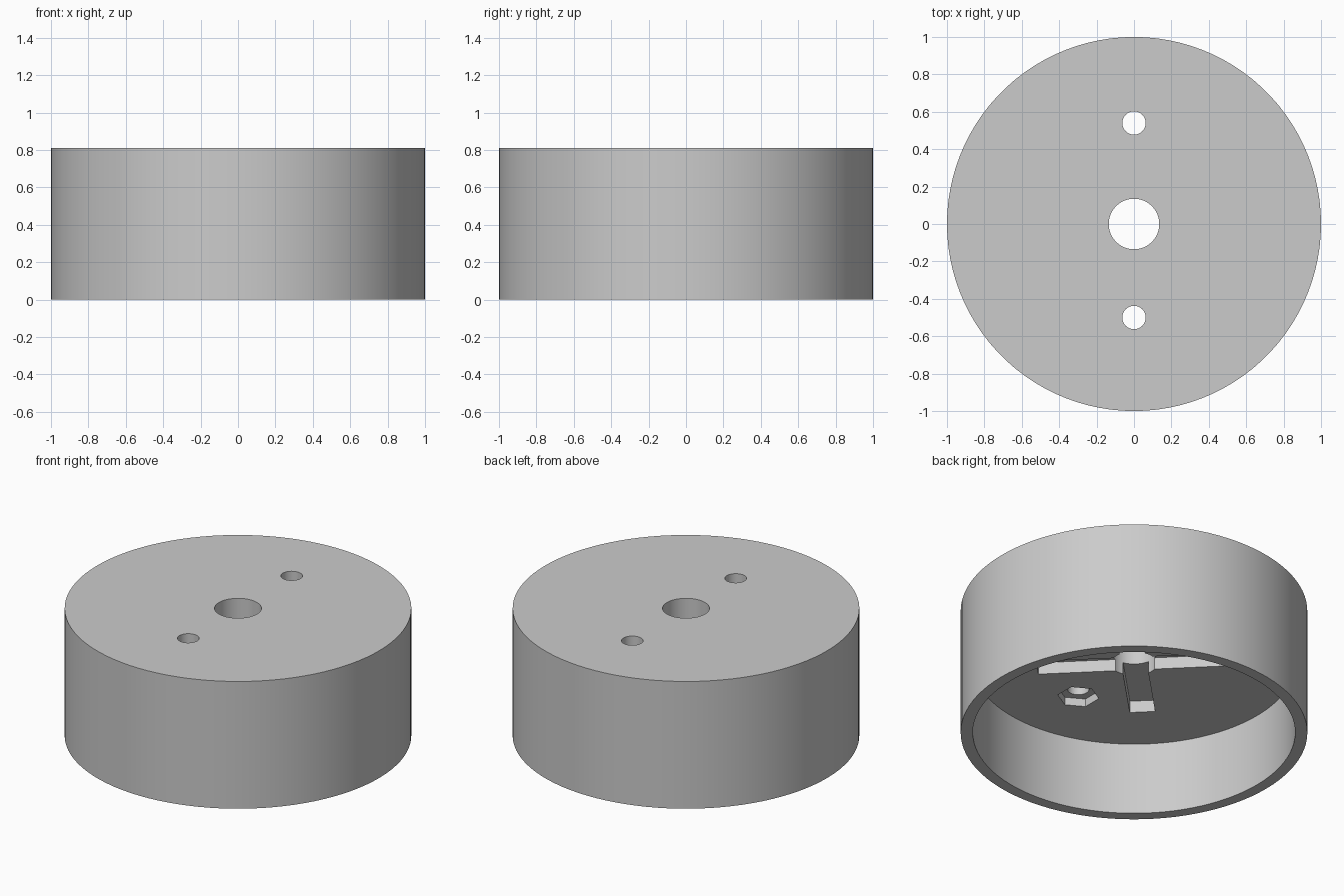
import bpy, bmesh, math
from mathutils import Matrix

if "Cube" in bpy.data.objects:
    bpy.data.objects.remove(bpy.data.objects["Cube"], do_unlink=True)

HEIGHT, CEILING = 0.81, 0.46
WALL_INNER, BORE = 0.93, 0.135
SEGMENTS = 100

grey = bpy.data.materials.new("plain_grey")
grey.use_nodes = True
colour = (0.6, 0.6, 0.6, 1)
grey.diffuse_color = colour
grey.node_tree.nodes["Principled BSDF"].inputs["Base Color"].default_value = colour


def finish(name, bm):
    bmesh.ops.recalc_face_normals(bm, faces=bm.faces)
    mesh = bpy.data.meshes.new(name)
    bm.to_mesh(mesh)
    bm.free()
    mesh.materials.append(grey)
    obj = bpy.data.objects.new(name, mesh)
    bpy.context.collection.objects.link(obj)
    return obj


def lathe(name, profile):
    """Spin a closed (radius, z) profile around z."""
    bm = bmesh.new()
    verts = [bm.verts.new((r, 0, z)) for r, z in profile]
    edges = [bm.edges.new((a, b)) for a, b in zip(verts, verts[1:] + verts[:1])]
    bmesh.ops.spin(bm, geom=verts + edges, cent=(0, 0, 0), axis=(0, 0, 1),
                   angle=math.tau, steps=SEGMENTS, use_merge=True)
    bmesh.ops.remove_doubles(bm, verts=bm.verts, dist=1e-5)
    return finish(name, bm)


def prism(name, sides, radius, y, bottom, top, turn=0):
    bm = bmesh.new()
    place = Matrix.Translation((0, y, (bottom + top) / 2)) @ Matrix.Rotation(turn, 4, 'Z')
    bmesh.ops.create_cone(bm, cap_ends=True, segments=sides, radius1=radius,
                          radius2=radius, depth=top - bottom, matrix=place)
    return finish(name, bm)


def slot(name, length, width, bottom, top, turn):
    bm = bmesh.new()
    place = (Matrix.Translation((0, 0, (bottom + top) / 2)) @ Matrix.Rotation(turn, 4, 'Z')
             @ Matrix.Diagonal((length, width, top - bottom, 1)))
    bmesh.ops.create_cube(bm, size=1, matrix=place)
    return finish(name, bm)


# Cup with a thick top, open underneath, bored through the middle
cup = lathe("cup_body", [(BORE, HEIGHT), (1, HEIGHT), (1, 0), (WALL_INNER, 0),
                         (WALL_INNER, CEILING), (BORE, CEILING)])

# Diagonal cross recess in the underside
cutters = [slot("cross_cutter", 1.12, 0.146, CEILING - 0.1, CEILING + 0.075, math.radians(a))
           for a in (45, 135)]

# Two bolt holes, each with a hexagonal nut recess, one point along y
for y in (-0.5, 0.54):
    cutters.append(prism("nut_cutter", 6, 0.12, y, CEILING - 0.1, CEILING + 0.05))
    cutters.append(prism("bolt_cutter", 40, 0.0625, y, CEILING - 0.1, HEIGHT + 0.1))
    # Turn the hexagon so a corner points along y
    hexagon = cutters[-2].data
    if max(v.co.y for v in hexagon.vertices) - y < 0.119:
        hexagon.transform(Matrix.Translation((0, y, 0)) @ Matrix.Rotation(math.pi / 6, 4, 'Z')
                          @ Matrix.Translation((0, -y, 0)))

bpy.ops.object.select_all(action='DESELECT')
cup.select_set(True)
bpy.context.view_layer.objects.active = cup
for cutter in cutters:
    cutter.hide_render = True
    mod = cup.modifiers.new("cut", 'BOOLEAN')
    mod.operation, mod.solver, mod.object = 'DIFFERENCE', 'EXACT', cutter
    bpy.ops.object.modifier_apply(modifier=mod.name)
    bpy.data.objects.remove(cutter, do_unlink=True)

bpy.ops.object.shade_smooth_by_angle(angle=math.radians(30))
